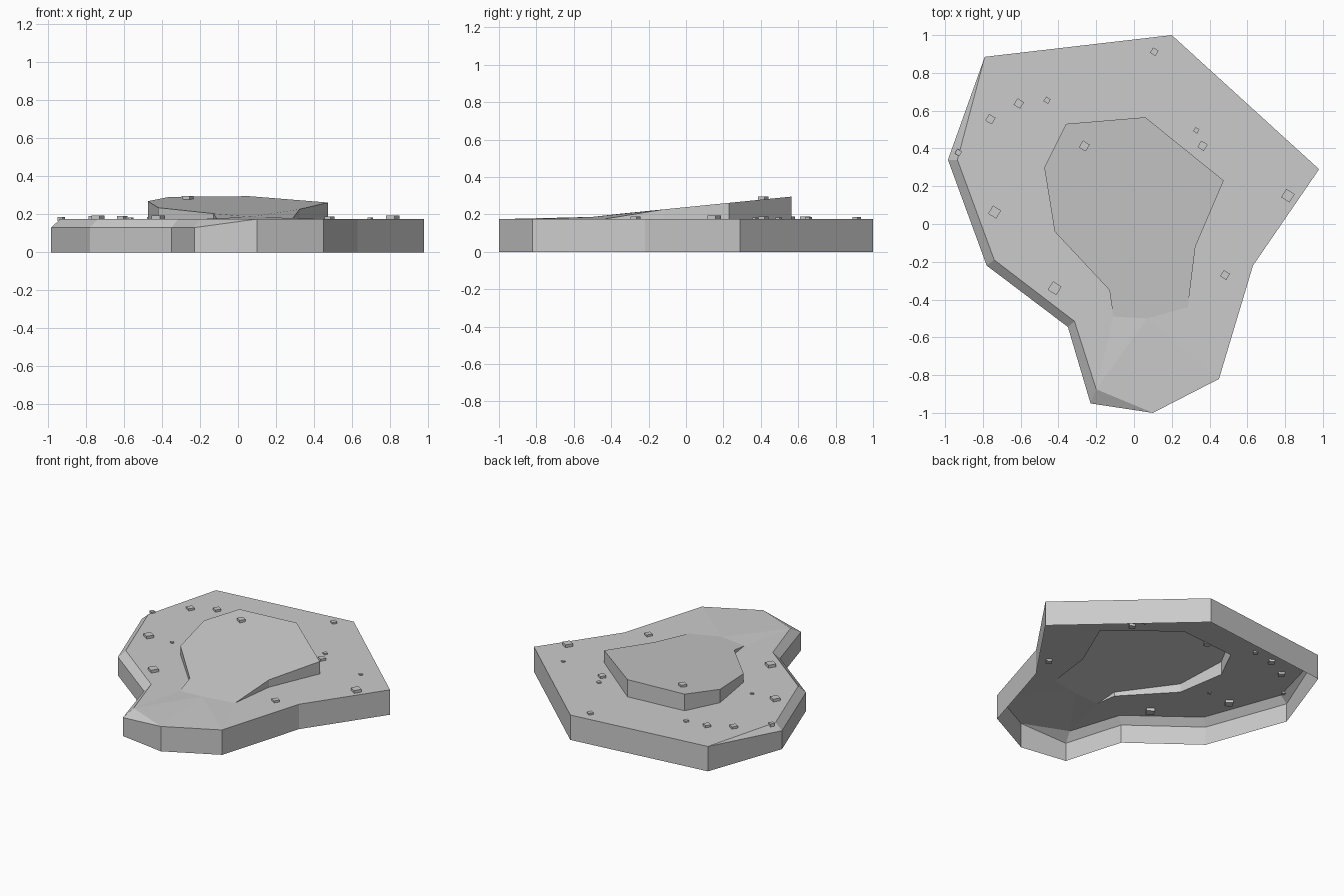
import bpy
import bmesh
import math
from mathutils import Matrix

cube = bpy.data.objects.get("Cube")
if cube:
    bpy.data.objects.remove(cube, do_unlink=True)

stone = bpy.data.materials.new("grey stone")
stone.use_nodes = True
GREY = (0.6, 0.6, 0.6, 1)
stone.diffuse_color = GREY
stone.node_tree.nodes["Principled BSDF"].inputs["Base Color"].default_value = GREY

GROUND, BEVEL = 0.175, 0.13


def ramp_height(y):
    return 0.239 + 0.1 * y


def finish(bm, name):
    mesh = bpy.data.meshes.new(name)
    bm.to_mesh(mesh)
    bm.free()
    mesh.materials.append(stone)
    obj = bpy.data.objects.new(name, mesh)
    bpy.context.collection.objects.link(obj)
    return obj


# Outer edge, counter-clockwise from the front tip
sharp = [(0.1, -1), (0.45, -0.82), (0.63, -0.22), (0.98, 0.29), (0.2, 1), (-0.79, 0.885)]
# Worn right side: outer point, then the inner point of its bevel
worn = [((-0.985, 0.34), (-0.935, 0.34)), ((-0.78, -0.22), (-0.74, -0.19)),
        ((-0.35, -0.545), (-0.315, -0.515)), ((-0.23, -0.95), (-0.2, -0.875))]
# Raised ramp edge, from its right toe round the back to its left toe
cliff = [(-0.13, -0.35), (-0.42, -0.04), (-0.475, 0.3), (-0.36, 0.53),
         (0.06, 0.565), (0.475, 0.23), (0.325, -0.12)]

bm = bmesh.new()


def vert(p, z):
    return bm.verts.new((p[0], p[1], z))


edge = [vert(p, GROUND) for p in sharp]
low = [vert(o, BEVEL) for o, i in worn]
inner = [vert(i, GROUND) for o, i in worn]
wall_top = edge + low
wall_base = [vert(v.co, 0) for v in wall_top]

# Outer walls, open underneath
for i in range(len(wall_top)):
    j = (i + 1) % len(wall_top)
    bm.faces.new((wall_base[i], wall_base[j], wall_top[j], wall_top[i]))

# Worn bevel
outer_run = [edge[-1]] + low + [edge[0]]
inner_run = [edge[-1]] + inner + [edge[0]]
for i in range(len(outer_run) - 1):
    quad = (outer_run[i], outer_run[i + 1], inner_run[i + 1], inner_run[i])
    bm.faces.new(list(dict.fromkeys(quad)))

# Ground around the ramp, cliff walls and sloping ramp top
right_toe, left_toe = vert((-0.11, -0.49), GROUND), vert((0.285, -0.44), GROUND)
foot = [right_toe] + [vert(p, GROUND) for p in cliff] + [left_toe]
crest = [right_toe] + [vert(p, ramp_height(p[1])) for p in cliff] + [left_toe]
bm.faces.new(edge[1:] + inner + foot)
for i in range(len(foot) - 1):
    quad = (foot[i + 1], foot[i], crest[i], crest[i + 1])
    bm.faces.new(list(dict.fromkeys(quad)))
mouth = vert((0.07, -0.5), 0.187)
bm.faces.new(crest[::-1] + [mouth])

# Gentle apron in front of the ramp
apron = [right_toe, inner[-1], edge[0], edge[1], left_toe]
for a, b in zip(apron, apron[1:]):
    bm.faces.new((a, b, mouth))
finish(bm, "rock_platform")

# Scattered pebbles: x, y, width
pebbles = [(0.107, 0.912, 0.033), (-0.61, 0.638, 0.04), (-0.46, 0.655, 0.028),
           (-0.76, 0.555, 0.04), (-0.93, 0.378, 0.028), (-0.263, 0.413, 0.042),
           (0.33, 0.496, 0.025), (0.363, 0.414, 0.04), (0.697, 0.368, 0.02),
           (0.815, 0.15, 0.052), (-0.738, 0.063, 0.05), (-0.565, 0.075, 0.02),
           (-0.42, -0.34, 0.053), (0.482, -0.27, 0.038)]
for n, (x, y, size) in enumerate(pebbles):
    on_ramp = abs(x) < 0.3 and abs(y) < 0.5
    z = ramp_height(y) if on_ramp else GROUND
    bm = bmesh.new()
    bmesh.ops.create_cube(bm, size=1, matrix=Matrix.Diagonal((size, size, size * 0.75, 1)))
    pebble = finish(bm, f"pebble_{n + 1}")
    pebble.location = (x, y, z)
    pebble.rotation_euler.z = math.radians(-32)
